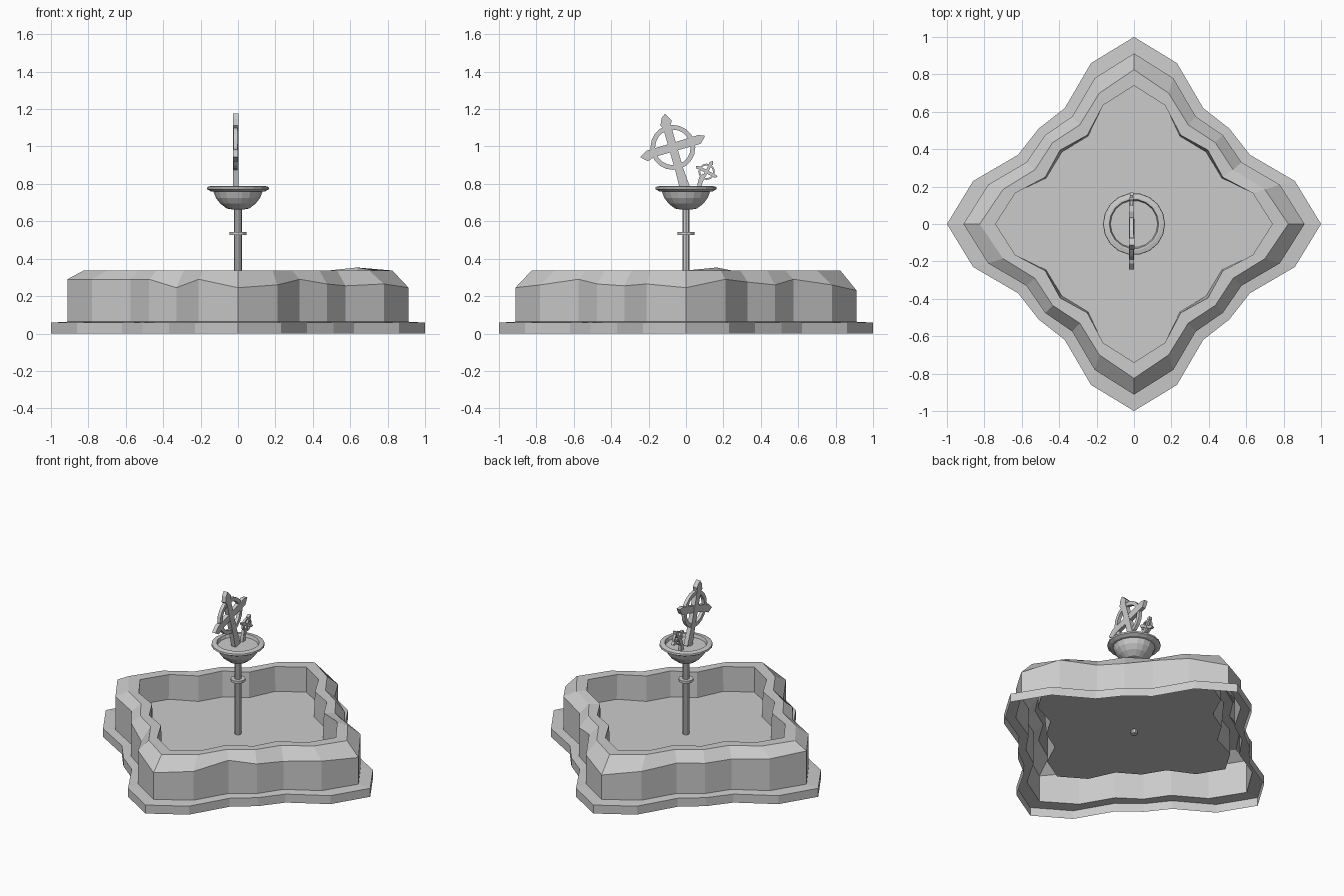
import bpy, bmesh, math

if "Cube" in bpy.data.objects:
    bpy.data.objects.remove(bpy.data.objects["Cube"])


def finish(bm, name):
    bmesh.ops.recalc_face_normals(bm, faces=bm.faces)
    me = bpy.data.meshes.new(name)
    bm.to_mesh(me)
    bm.free()
    ob = bpy.data.objects.new(name, me)
    bpy.context.collection.objects.link(ob)
    return ob


def loft(name, rings, cap_first=False, cap_last=False):
    """Skin a list of closed point rings."""
    bm = bmesh.new()
    rows = [[bm.verts.new(p) for p in r] for r in rings]
    for a, b in zip(rows, rows[1:]):
        n = len(a)
        for i in range(n):
            j = (i + 1) % n
            bm.faces.new((a[i], a[j], b[j], b[i]))
    if cap_first:
        bm.faces.new(rows[0])
    if cap_last:
        bm.faces.new(rows[-1])
    return finish(bm, name)


def star(tip, shoulder, waist, notch, z):
    """24-point four-tipped outline; z is one height or a list of heights."""
    quad = [(tip, 0), shoulder, waist, (notch, notch), waist[::-1], shoulder[::-1]]
    pts = []
    for k in range(4):
        for x, y in quad:
            for _ in range(k):
                x, y = -y, x
            pts.append((x, y))
    zs = z if isinstance(z, list) else [z] * 24
    return [(x, y, h) for (x, y), h in zip(pts, zs)]


def lathe(name, profile, n):
    rings = [[(r * math.cos(2 * math.pi * i / n), r * math.sin(2 * math.pi * i / n), z)
              for i in range(n)] for r, z in profile]
    return loft(name, rings, True, True)


# stone basin: plinth step, outer wall, uneven worn rim, inner wall and floor
worn = [.245, .29, .275, .26, .29, .26, .23, .26, .27, .27, .27, .28,
        .29, .29, .29, .29, .245, .29, .245, .26, .29, .265, .255, .265]
rim_in = [.336] * 24
rim_in[1] = .353
wall = (.912, (.78, .21), (.575, .33), .475)
inner = (.74, (.635, .165), (.475, .25), .395)
loft("basin", [
    star(1, (.86, .23), (.62, .37), .51, 0),
    star(1, (.86, .23), (.62, .37), .51, .058),
    star(*wall, .063),
    star(*wall, worn),
    star(.825, (.70, .185), (.53, .29), .435, .337),
    star(*inner, rim_in),
    star(.74, (.64, .165), (.47, .245), .385, .165),
], cap_last=True)

# pole, collar and shallow upper bowl
lathe("pole", [(.021, .14), (.021, .68)], 10)
lathe("collar", [(.046, .527), (.046, .543)], 12)
lathe("upper_bowl", [(.035, .664), (.06, .668), (.095, .695), (.118, .725), (.131, .758),
                     (.145, .76), (.166, .772), (.164, .784), (.142, .789),
                     (.132, .789), (.126, .768)], 18)


def plate(name, outline, centre, tilt, scale, thick=.025):
    """Extruded flat outline in the YZ plane."""
    c, s = math.cos(tilt), math.sin(tilt)
    rings = []
    for x in (-.013 - thick / 2, -.013 + thick / 2):
        rings.append([(x, centre[0] + scale * (u * c - v * s),
                       centre[1] + scale * (u * s + v * c)) for u, v in outline])
    return loft(name, rings, True, True)


def hoop(name, centre, r_in, r_out, thick=.022, n=20):
    prof = [(r_in, -1), (r_out, -1), (r_out, 1), (r_in, 1)]
    bm = bmesh.new()
    rows = []
    for i in range(n):
        a = 2 * math.pi * i / n
        rows.append([bm.verts.new((-.013 + s * thick / 2, centre[0] + r * math.cos(a),
                                   centre[1] + r * math.sin(a))) for r, s in prof])
    for i in range(n):
        for j in range(4):
            a, b, k = rows[i], rows[(i + 1) % n], (j + 1) % 4
            bm.faces.new((a[j], b[j], b[k], a[k]))
    finish(bm, name)


# tilted wheel ornament: pointed upright, pointed crossbar, hoop
upright = [(-.026, -.235), (.03, -.235), (.022, -.12), (.022, .12), (.034, .14),
           (.008, .185), (-.016, .165), (-.032, .13), (-.022, .11), (-.022, -.12)]
crossbar = [(-.182, -.002), (-.15, -.034), (-.11, -.022), (.11, -.022), (.15, -.022),
            (.182, .012), (.15, .026), (-.11, .022), (-.14, .022)]


def ornament(prefix, centre, tilt, scale, thick):
    plate(prefix + "_upright", upright, centre, tilt, scale, thick)
    plate(prefix + "_crossbar", crossbar, centre, tilt, scale, thick * .85)
    hoop(prefix + "_hoop", centre, .095 * scale, .12 * scale, thick * .75)


ornament("large_ornament", (-.07, .995), .28, 1, .03)
ornament("small_ornament", (.11, .865), -.5, .36, .022)

# curved stalk carrying the small ornament
stalk = [(.055, .76), (.085, .76), (.085, .81), (.1, .84), (.09, .855), (.07, .835), (.062, .8)]
plate("small_stalk", stalk, (0, 0), 0, 1, .02)
